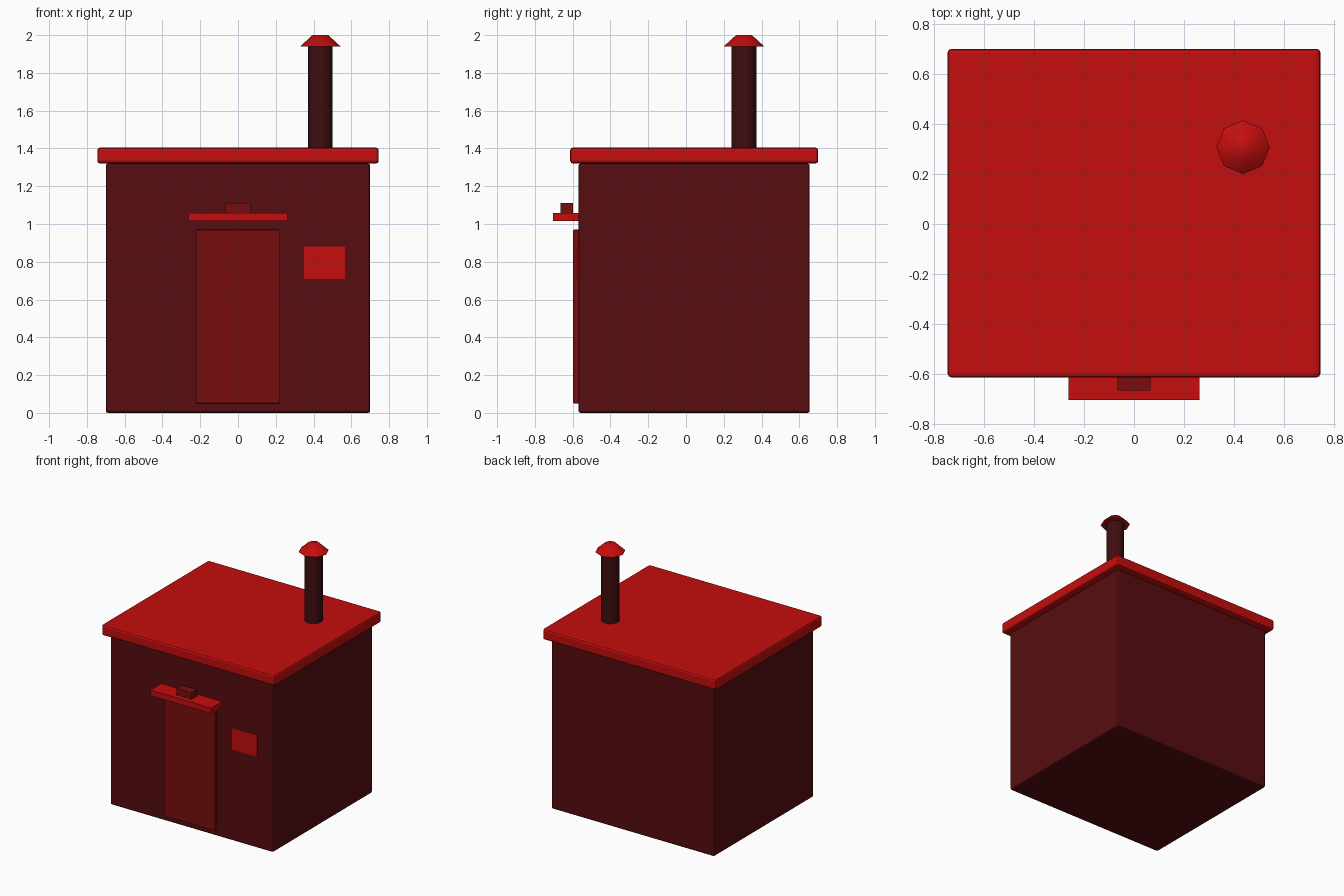
import bpy
import math

old = bpy.data.objects.get("Cube")
if old:
    bpy.data.objects.remove(old, do_unlink=True)


def material(name, color):
    mat = bpy.data.materials.new(name)
    mat.use_nodes = True
    mat.diffuse_color = (*color, 1)
    bsdf = next(n for n in mat.node_tree.nodes if n.type == 'BSDF_PRINCIPLED')
    bsdf.inputs["Base Color"].default_value = (*color, 1)
    return mat


bright_red = material("bright red", (0.56, 0.004, 0.004))
door_red = material("door red", (0.19, 0.004, 0.004))
wall_maroon = material("wall maroon", (0.095, 0.004, 0.005))
pipe_maroon = material("pipe maroon", (0.05, 0.004, 0.005))


def finish(name, mat):
    obj = bpy.context.object
    obj.name = name
    obj.data.materials.append(mat)
    return obj


def box(name, mat, x, y, z, bevel=0):
    """Box spanning the given (low, high) ranges, with optional rounded edges."""
    spans = (x, y, z)
    bpy.ops.mesh.primitive_cube_add(size=1, location=[(a + b) / 2 for a, b in spans])
    obj = finish(name, mat)
    obj.scale = [b - a for a, b in spans]
    bpy.ops.object.transform_apply(location=False, rotation=False, scale=True)
    if bevel:
        mod = obj.modifiers.new("soft edges", 'BEVEL')
        mod.width = bevel
        mod.segments = 2
    return obj


def tube(name, mat, sides, low_radius, high_radius, z, angle):
    """Upright smooth cylinder or frustum on the stovepipe axis."""
    bpy.ops.mesh.primitive_cone_add(
        vertices=sides, radius1=low_radius, radius2=high_radius, depth=z[1] - z[0],
        location=(0.436, 0.307, (z[0] + z[1]) / 2))
    bpy.ops.object.shade_smooth_by_angle(angle=math.radians(angle))
    return finish(name, mat)


# Hut and its overhanging flat roof
box("walls", wall_maroon, (-0.70, 0.70), (-0.57, 0.655), (0, 1.32), 0.012)
box("roof", bright_red, (-0.745, 0.745), (-0.613, 0.70), (1.32, 1.405), 0.015)

# Doorway with canopy and lamp
box("door", door_red, (-0.22, 0.22), (-0.597, -0.56), (0.05, 0.97), 0.004)
box("door_canopy", bright_red, (-0.262, 0.262), (-0.703, -0.56), (1.015, 1.058))
box("door_lamp", door_red, (-0.065, 0.065), (-0.665, -0.597), (1.058, 1.11))

# Blank wall sign
box("wall_sign", bright_red, (0.35, 0.567), (-0.574, -0.568), (0.71, 0.88))

# Stovepipe and its eight-sided rain cap
tube("stovepipe", pipe_maroon, 16, 0.065, 0.065, (1.39, 1.95), 40)
tube("stovepipe_cap", bright_red, 8, 0.107, 0.042, (1.94, 2.0), 60)
